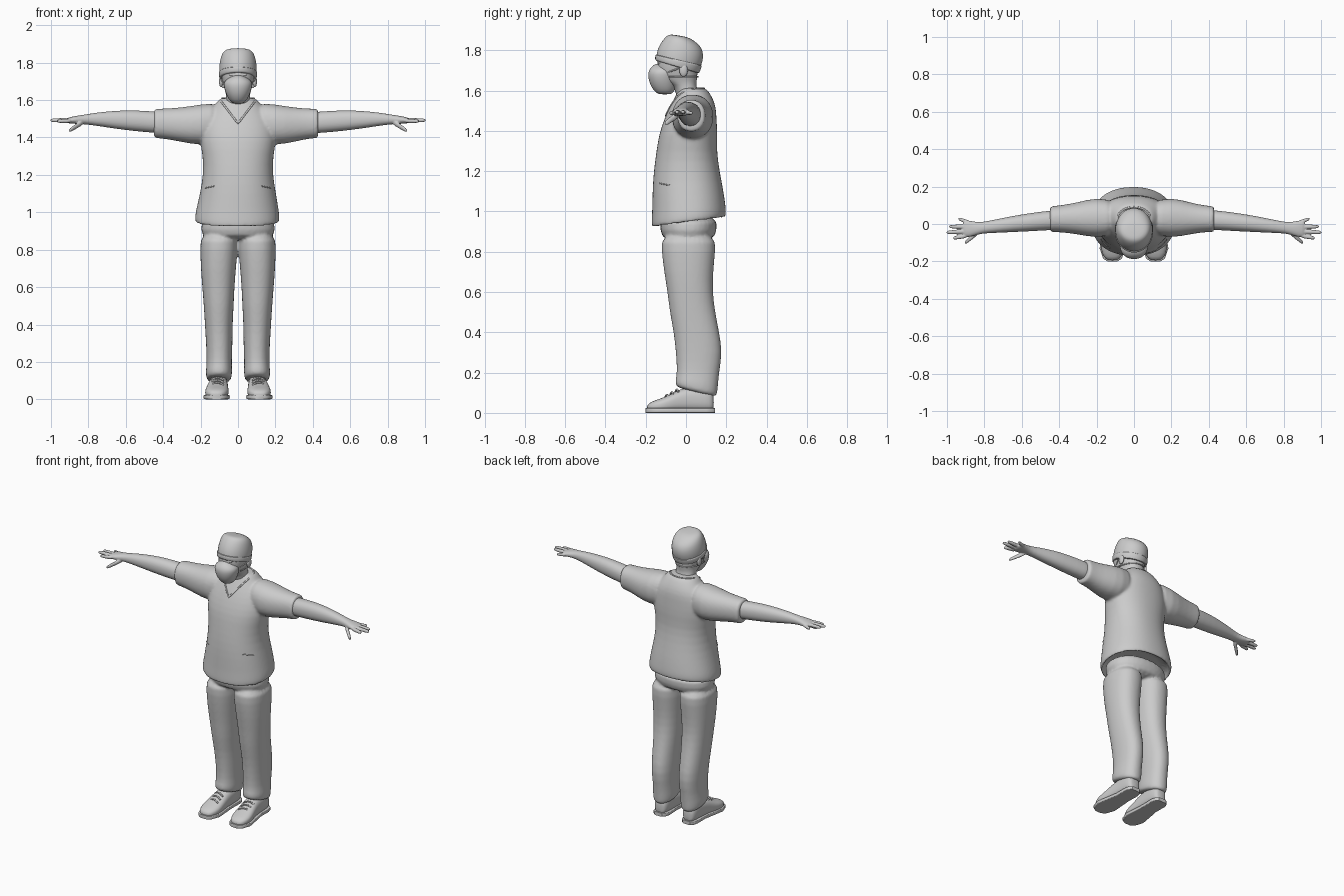
import bpy, bmesh, math
from mathutils import Vector
from mathutils.bvhtree import BVHTree

cube = bpy.data.objects.get("Cube")
if cube:
    bpy.data.objects.remove(cube, do_unlink=True)

grey = bpy.data.materials.new("plain_grey")
grey.use_nodes = True
grey.diffuse_color = (0.6, 0.6, 0.6, 1)
grey.node_tree.nodes["Principled BSDF"].inputs["Base Color"].default_value = (0.6, 0.6, 0.6, 1)


def power(v, e):
    return math.copysign(abs(v) ** e, v)


def loft(bm, rings, axis="z", side=1, square=0.9, n=32):
    """Closed tube through rings: (position, centre a, centre b, half a, half b, tilt)."""
    loops = []
    for ring in rings:
        t, a, b, ha, hb = ring[:5]
        tilt = ring[5] if len(ring) > 5 else 0
        loop = []
        for i in range(n):
            ang = math.tau * i / n
            da, db = ha * power(math.cos(ang), square), hb * power(math.sin(ang), square)
            p, q, r = t + tilt * db, a + da, b + db
            co = {"z": (q, r, p), "x": (p, q, r), "y": (q, p, r)}[axis]
            loop.append(bm.verts.new((side * co[0], co[1], co[2])))
        loops.append(loop)
    for lo, hi in zip(loops, loops[1:]):
        for i in range(n):
            j = (i + 1) % n
            bm.faces.new((lo[i], lo[j], hi[j], hi[i]))
    bm.faces.new(loops[0][::-1])
    bm.faces.new(loops[-1])


def build(name, parts, voxel=0, smooth=4, subsurf=1, angle=60):
    """Make one object from lofts, fused into a single skin if voxel is set."""
    bm = bmesh.new()
    for part in parts:
        loft(bm, **part)
    bmesh.ops.recalc_face_normals(bm, faces=bm.faces)
    mesh = bpy.data.meshes.new(name)
    bm.to_mesh(mesh)
    bm.free()
    obj = bpy.data.objects.new(name, mesh)
    bpy.context.collection.objects.link(obj)
    if subsurf:
        obj.modifiers.new("round", "SUBSURF").levels = subsurf
    if voxel:
        fuse = obj.modifiers.new("fuse", "REMESH")
        fuse.mode, fuse.voxel_size = "VOXEL", voxel
        soft = obj.modifiers.new("soften", "SMOOTH")
        soft.factor, soft.iterations = 0.5, smooth
    graph = bpy.context.evaluated_depsgraph_get()
    obj.data = bpy.data.meshes.new_from_object(obj.evaluated_get(graph))
    obj.modifiers.clear()
    obj.data.name = name
    obj.data.materials.clear()
    obj.data.materials.append(grey)
    bpy.ops.object.select_all(action="DESELECT")
    obj.select_set(True)
    bpy.context.view_layer.objects.active = obj
    bpy.ops.object.shade_smooth_by_angle(angle=math.radians(angle))
    return obj


def cord(name, points, radius, cyclic=False):
    curve = bpy.data.curves.new(name, "CURVE")
    curve.dimensions, curve.bevel_depth, curve.bevel_resolution = "3D", radius, 2
    curve.use_fill_caps = True
    line = curve.splines.new("POLY")
    line.points.add(len(points) - 1)
    for p, co in zip(line.points, points):
        p.co = (*co, 1)
    line.use_cyclic_u = cyclic
    curve.materials.append(grey)
    bpy.context.collection.objects.link(bpy.data.objects.new(name, curve))


def ball(name, centre, scale):
    x, y, z = centre
    a, b, c = scale
    rings = [(z + c * math.sin(t), x, y, a * math.cos(t), b * math.cos(t))
             for t in [math.radians(d) for d in range(-80, 81, 20)]]
    build(name, [dict(rings=rings, n=16, square=1)])


# Shirt: hollow hem, torso and short sleeves in one skin
torso = [(1.0, 0, .013, .205, .165, .1), (.945, -.004, .013, .21, .169, .14),
         (.942, -.004, .013, .225, .184, .14), (.975, -.004, .014, .228, .186, .12),
         (1.02, -.003, .014, .22, .182, .08), (1.1, 0, .01, .204, .177), (1.2, 0, .003, .186, .164),
         (1.3, 0, .003, .188, .15), (1.38, 0, .011, .205, .146), (1.46, 0, .022, .2, .13),
         (1.52, 0, .034, .175, .115), (1.565, 0, .038, .135, .094),
         (1.6, 0, .035, .104, .074), (1.615, 0, .033, .088, .062)]


def sleeve(end):
    return [(.08, .032, 1.482, .09, .11), (.2, .034, 1.467, .11, .11), (.3, .03, 1.468, .085, .092),
            (end - .06, .028, 1.474, .072, .081), (end - .005, .026, 1.475, .069, .078),
            (end, .026, 1.475, .068, .077)]


shirt = build("shirt", [dict(rings=torso), dict(rings=sleeve(.43), axis="x"),
                        dict(rings=sleeve(.45), axis="x", side=-1)], voxel=.008, smooth=6)

# Neckline and pocket seams laid onto the shirt
surface = BVHTree.FromPolygons([v.co for v in shirt.data.vertices],
                               [p.vertices[:] for p in shirt.data.polygons])


def drape(points, direction):
    d = Vector(direction)
    hits = [surface.ray_cast(Vector(p) - d * 2, d)[0] for p in points]
    return [h for h in hits if h]


vee = [(-.088 + .011 * i, 0, 1.475 + .115 * abs(i - 8) / 8) for i in range(17)]
arc = [(.088 * math.cos(t), .03 + .06 * math.sin(t), 1.6)
       for t in [math.pi * i / 16 for i in range(1, 16)]]
cord("neckline", drape(vee, (0, 1, 0)) + drape(arc, (0, 0, -1)), .005, True)
for side, label in ((1, "left"), (-1, "right")):
    pocket = [(side * (.125 + .01 * i), 0, 1.14 - .002 * i) for i in range(6)]
    cord(label + "_pocket_seam", drape(pocket, (0, 1, 0)), .003)

# Trousers: hips and two loose legs
leg = [(.1, .102, .05, .06, .094, -.25), (.115, .102, .051, .068, .104, -.25),
       (.15, .102, .053, .071, .106, -.15), (.2, .1, .06, .066, .104), (.3, .1, .066, .071, .116),
       (.4, .103, .052, .074, .113), (.5, .103, .032, .08, .113), (.6, .105, .02, .086, .112),
       (.7, .105, .013, .094, .122), (.8, .102, .012, .1, .133), (.9, .1, .012, .103, .14)]
hips = [(.85, 0, .012, .185, .125), (.9, 0, .012, .2, .14), (.99, 0, .013, .2, .15)]
build("trousers", [dict(rings=leg), dict(rings=leg, side=-1), dict(rings=hips)], voxel=.008, smooth=6)


def finger(base, tip, r):
    rings = []
    for t, k in ((0, 1), (.3, 1), (.7, .92), (.93, .75), (1, .4)):
        x, y, z = Vector(base).lerp(Vector(tip), t)
        rings.append((x, y, z, r * k, r * k))
    return rings


# Arms with hands, and shoes with soles and laces
arm = [(.34, .025, 1.475, .055, .058), (.45, .02, 1.482, .052, .057), (.55, .01, 1.49, .049, .056),
       (.65, 0, 1.495, .043, .049), (.75, -.013, 1.498, .035, .036), (.81, -.02, 1.497, .03, .027),
       (.85, -.025, 1.495, .036, .023), (.885, -.026, 1.493, .046, .019), (.92, -.024, 1.49, .043, .014)]
digits = [finger((.89, -.062, 1.49), (.968, -.076, 1.487), .0115),
          finger((.9, -.04, 1.492), (1.004, -.045, 1.492), .012),
          finger((.9, -.015, 1.492), (.99, -.014, 1.493), .0115),
          finger((.88, .008, 1.49), (.94, .028, 1.488), .0105),
          finger((.825, -.035, 1.485), (.905, -.102, 1.435), .0145)]
sole = [(-.2, .115, .012, .025, .012), (-.185, .115, .012, .05, .012), (-.13, .114, .012, .07, .012),
        (-.05, .11, .012, .06, .012), (.02, .106, .012, .051, .012), (.1, .105, .012, .053, .012),
        (.13, .105, .012, .045, .012), (.145, .105, .012, .028, .012)]
upper = [(-.195, .115, .022, .022, .014), (-.178, .115, .03, .047, .024), (-.13, .114, .036, .066, .034),
         (-.075, .111, .047, .06, .044), (-.03, .107, .062, .054, .057), (.04, .104, .069, .05, .064),
         (.1, .104, .069, .049, .064), (.128, .104, .058, .04, .05), (.138, .104, .05, .025, .035)]
for side, label in ((1, "left"), (-1, "right")):
    build(label + "_arm", [dict(rings=r, axis="x", side=side) for r in [arm] + digits],
          voxel=.004, smooth=4)
    build(label + "_shoe_upper", [dict(rings=upper, axis="y", side=side, square=.8)])
    build(label + "_shoe_sole", [dict(rings=sole, axis="y", side=side, square=.25)], subsurf=0, angle=40)
    for i in range(3):
        y, z = -.095 + .025 * i, .09 + .013 * i
        lace = [(side * (.11 + .034 * u), y + .008 * u, z - .014 * u * u) for u in (-1, -.5, 0, .5, 1)]
        cord(f"{label}_lace_{i + 1}", lace, .005)

# Head, neck, ears and eyes
head = [(1.54, 0, .02, .07, .062), (1.6, 0, .002, .064, .055), (1.63, 0, -.008, .064, .058),
        (1.65, 0, -.036, .069, .09), (1.69, 0, -.043, .082, .101), (1.73, 0, -.043, .089, .1),
        (1.765, 0, -.04, .091, .103), (1.82, 0, -.035, .07, .08)]
build("head", [dict(rings=head)])
for side, label in ((1, "left"), (-1, "right")):
    ball(label + "_ear", (side * .09, -.012, 1.7), (.012, .022, .032))
    ball(label + "_eye", (side * .034, -.126, 1.736), (.015, .014, .009))
    brow = [(side * (.012 + .012 * i), -.142 + .0015 * i * i, 1.75 + .003 * i - .0008 * i * i)
            for i in range(5)]
    cord(label + "_eyebrow", brow, .006)

# Face mask and its strap
mask = [(1.58, 0, -.105, .026, .032), (1.595, 0, -.107, .043, .048), (1.62, 0, -.112, .058, .062),
        (1.65, 0, -.117, .07, .068), (1.68, 0, -.119, .076, .07), (1.7, 0, -.117, .074, .067),
        (1.718, 0, -.117, .052, .055), (1.735, 0, -.123, .018, .025)]
build("face_mask", [dict(rings=mask, square=.95)])
strap = [(.081 * math.cos(t), -.05 + .108 * math.sin(t), 1.668)
         for t in [math.pi * (i / 24 * 1.2 - .1) for i in range(25)]]
cord("mask_strap", strap, .004)
for side, label in ((1, "left"), (-1, "right")):
    cord(label + "_ear_loop", [(side * .07, -.09, 1.69), (side * .088, -.05, 1.705),
                               (side * .094, -.01, 1.725)], .004)

# Soft cap with a band round its lower edge
cap = [(1.725, 0, -.045, .09, .098, -.3), (1.722, 0, -.044, .098, .106, -.3),
       (1.77, 0, -.029, .102, .117, -.17), (1.817, 0, -.023, .096, .108, -.1),
       (1.85, 0, -.026, .085, .08, -.16), (1.868, 0, -.032, .068, .055, -.18),
       (1.873, 0, -.035, .035, .03, -.15)]
band = [(1.718, 0, -.045, .094, .102, -.3), (1.716, 0, -.044, .1, .109, -.3),
        (1.735, 0, -.04, .103, .114, -.27), (1.752, 0, -.036, .103, .116, -.23),
        (1.754, 0, -.036, .098, .11, -.23)]
build("cap", [dict(rings=cap, square=1)])
build("cap_band", [dict(rings=band, square=1)], angle=50)
